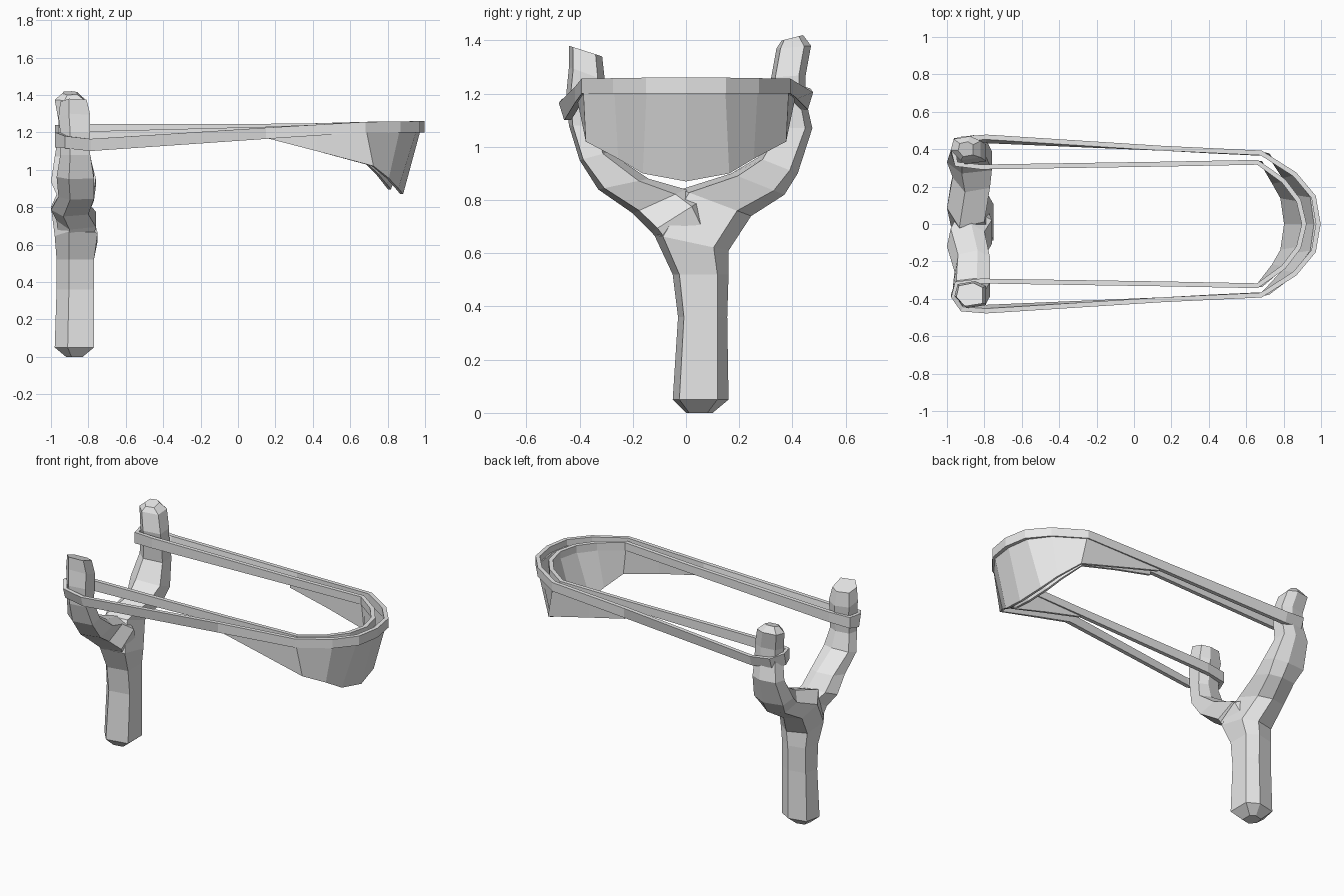
import bpy, bmesh, math
from mathutils import Vector

wood = bpy.data.materials.new("plain grey")
wood.diffuse_color = (0.8, 0.8, 0.8, 1)

# irregular six-sided section: u runs across the limb, v runs along x
HEX = [(0, .33), (.12, 1), (.8, 1), (1, .65), (.88, .1), (.4, 0)]


def skin(name, rings, closed=False):
    """Join rings of points into a flat-shaded tube."""
    bm = bmesh.new()
    vs = [[bm.verts.new(p) for p in r] for r in rings]
    n, m = len(vs), len(vs[0])
    for i in range(n if closed else n - 1):
        a, b = vs[i], vs[(i + 1) % n]
        for j in range(m):
            k = (j + 1) % m
            bm.faces.new((a[j], a[k], b[k], b[j]))
    if not closed:
        bm.faces.new(vs[0][::-1])
        bm.faces.new(vs[-1])
    bmesh.ops.recalc_face_normals(bm, faces=bm.faces)
    me = bpy.data.meshes.new(name)
    bm.to_mesh(me)
    bm.free()
    me.materials.append(wood)
    ob = bpy.data.objects.new(name, me)
    bpy.context.collection.objects.link(ob)
    return ob


def limb(name, spec):
    """Each row: y, z of one side, y, z of the other side, x range."""
    rings = []
    for y0, z0, y1, z1, x0, x1 in spec:
        rings.append([(x0 + (x1 - x0) * v, y0 + (y1 - y0) * u, z0 + (z1 - z0) * u)
                      for u, v in HEX])
    return skin(name, rings)


# handle flowing into the taller prong
limb("handle_and_tall_prong", [
    (0.00, 0.00, 0.10, 0.00, -0.92, -0.83),
    (-.05, 0.05, 0.16, 0.05, -0.98, -0.77),
    (-.03, 0.36, .155, 0.36, -0.97, -0.77),
    (-.05, 0.52, 0.16, 0.52, -0.97, -0.77),
    (-.12, 0.67, 0.16, 0.61, -0.98, -0.75),
    (-.02, 0.84, .245, 0.74, -1.00, -0.80),
    (0.17, 0.90, 0.37, 0.82, -0.97, -0.77),
    (0.27, 0.96, 0.42, 0.90, -1.00, -0.76),
    (0.34, 1.07, .475, 1.07, -0.98, -0.79),
    (0.33, 1.20, 0.45, 1.18, -0.96, -0.79),
    (0.32, 1.26, 0.45, 1.27, -0.96, -0.79),
    (0.34, 1.37, 0.47, 1.38, -0.98, -0.82),
    (0.36, 1.40, 0.44, 1.42, -0.94, -0.86)])

# shorter prong, rooted in the top of the handle
limb("short_prong", [
    (-.05, 0.58, 0.10, 0.70, -0.96, -0.78),
    (-.13, 0.68, 0.06, 0.80, -0.97, -0.76),
    (-.20, 0.75, 0.00, 0.84, -1.00, -0.80),
    (-.33, 0.84, -.14, 0.88, -0.96, -0.77),
    (-.40, 0.95, -.29, 0.98, -0.97, -0.77),
    (-.44, 1.08, -.32, 1.08, -0.95, -0.79),
    (-.45, 1.20, -.31, 1.20, -0.95, -0.79),
    (-.44, 1.30, -.305, 1.25, -0.96, -0.79),
    (-.44, 1.38, -.315, 1.34, -0.95, -0.81)])

# elastic band: one closed strap, outer run, wrap round the prong, inner run
# rows: x, |y|, bottom z, top z
half = [(0.985, 0, 1.20, 1.26), (0.96, .145, 1.20, 1.26), (0.86, .265, 1.20, 1.258),
        (0.68, .38, 1.20, 1.256), (0.15, .405, 1.165, 1.225), (-.79, .465, 1.10, 1.165),
        (-.92, .455, 1.115, 1.18), (-.965, .39, 1.12, 1.20), (-.95, .32, 1.13, 1.20),
        (-.82, .305, 1.14, 1.205), (0.15, .32, 1.18, 1.23), (0.66, .33, 1.20, 1.25),
        (0.80, .23, 1.20, 1.25), (0.88, .125, 1.20, 1.25), (0.91, 0, 1.20, 1.25)]
path = [(x, -y, a, b) for x, y, a, b in half]
for x, y, a, b in half[-2:0:-1]:
    lift = 0.04 * max(0, min(1, (0.7 - x) / 1.4))   # sits higher on the tall prong
    path.append((x, y, a + lift, b + lift))
rings = []
for i, (x, y, a, b) in enumerate(path):
    p, q = path[i - 1], path[(i + 1) % len(path)]
    t = Vector((q[0] - p[0], q[1] - p[1], 0)).normalized()
    nrm = Vector((t.y, -t.x, 0)) * 0.013
    lean = 0.02 if x < -0.5 and abs(y) > 0.35 else 0.0
    yb = y - math.copysign(lean, y)
    lo, hi = Vector((x, yb, a)), Vector((x, y, b))
    rings.append([lo + nrm, hi + nrm, hi - nrm, lo - nrm])
skin("elastic_band", rings, closed=True)


def pouch_wall(name, spec):
    """Rows: top x, |y|, z then bottom x, |y|, z; mirrored across y."""
    rows = [(x, -y, z, X, -Y, Z) for x, y, z, X, Y, Z in spec]
    rows += [r for r in reversed(spec[:-1])]
    rings = []
    for x, y, z, X, Y, Z in rows:
        d = Vector((x - 0.3, y * 1.5, 0)).normalized() * 0.008
        if x < 0.6:
            d = Vector((0, math.copysign(0.008, y), 0))
        t, b = Vector((x, y, z)), Vector((X, Y, Z))
        rings.append([t + d, t - d, b - d, b + d])
    skin(name, rings)


# pouch hanging from the far end of the band
pouch_wall("pouch_outer_wall", [
    (0.15, .40, 1.19, 0.15, .40, 1.17), (0.42, .39, 1.21, 0.42, .385, 1.10),
    (0.68, .38, 1.22, 0.72, .37, 1.02), (0.86, .265, 1.22, 0.80, .25, 0.955),
    (0.95, .145, 1.22, 0.85, .16, 0.90), (0.97, 0, 1.22, 0.875, 0, 0.87)])
pouch_wall("pouch_inner_wall", [
    (0.15, .325, 1.20, 0.15, .325, 1.175), (0.42, .328, 1.21, 0.42, .33, 1.11),
    (0.66, .33, 1.22, 0.68, .33, 1.04), (0.80, .23, 1.22, 0.745, .22, 0.975),
    (0.88, .125, 1.22, 0.79, .14, 0.92), (0.91, 0, 1.22, 0.81, 0, 0.895)])
